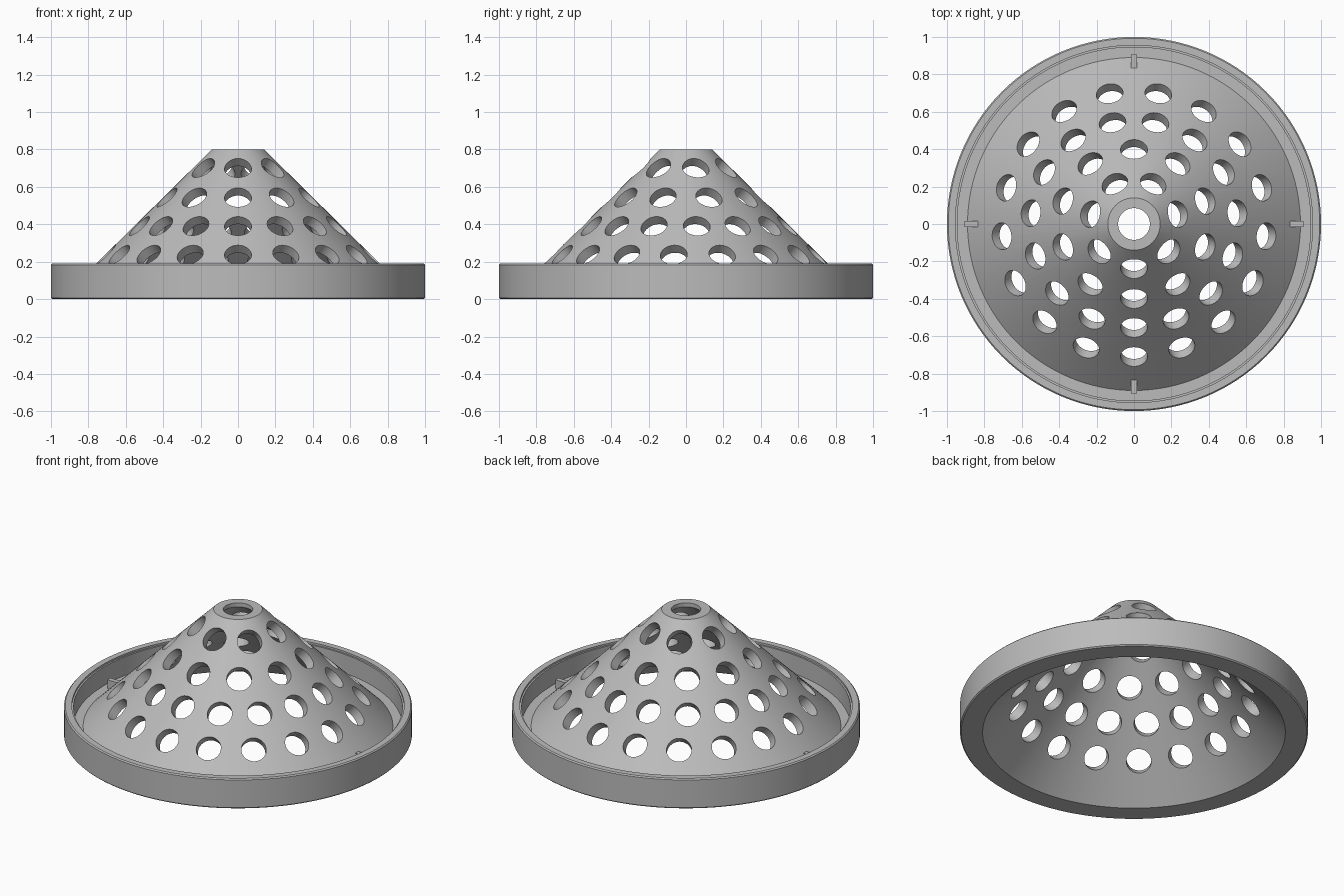
import bpy, bmesh
from math import radians, sin, cos, tau
from mathutils import Matrix, Vector

cube = bpy.data.objects.get("Cube")
if cube:
    bpy.data.objects.remove(cube, do_unlink=True)

grey = bpy.data.materials.new("plain grey")
grey.use_nodes = True
COLOUR = (0.5, 0.5, 0.5, 1)
grey.diffuse_color = COLOUR
grey.node_tree.nodes["Principled BSDF"].inputs["Base Color"].default_value = COLOUR


def make_object(name, bm):
    bmesh.ops.recalc_face_normals(bm, faces=bm.faces)
    mesh = bpy.data.meshes.new(name)
    bm.to_mesh(mesh)
    bm.free()
    mesh.materials.append(grey)
    obj = bpy.data.objects.new(name, mesh)
    bpy.context.collection.objects.link(obj)
    return obj


def smooth(obj):
    bpy.ops.object.select_all(action='DESELECT')
    obj.select_set(True)
    bpy.context.view_layer.objects.active = obj
    bpy.ops.object.shade_smooth_by_angle(angle=radians(30))


# Cone shell and rim tray, turned from one closed profile (radius, height)
TOP_R, TOP_Z, FOOT_R, FOOT_Z = 0.14, 0.80, 0.89, 0.06
profile = [(0.085, TOP_Z), (TOP_R, TOP_Z), (FOOT_R, FOOT_Z), (0.945, FOOT_Z),
           (0.945, 0.178), (0.955, 0.178), (0.955, 0.19), (0.993, 0.19),
           (1, 0.183), (1, 0.007), (0.993, 0), (0.87, 0), (0.085, 0.775)]
SEGMENTS = 128
bm = bmesh.new()
rings = [[bm.verts.new((r * cos(tau * i / SEGMENTS), r * sin(tau * i / SEGMENTS), z))
          for r, z in profile] for i in range(SEGMENTS)]
for i, ring in enumerate(rings):
    following = rings[(i + 1) % SEGMENTS]
    for j in range(len(profile)):
        k = (j + 1) % len(profile)
        bm.faces.new((ring[j], following[j], following[k], ring[k]))
shell = make_object("perforated_cone", bm)

# Round holes drilled square to the slope, one starting at the front of each row
bm = bmesh.new()
slope = Vector((TOP_Z - FOOT_Z, 0, FOOT_R - TOP_R)).normalized()
for radius, count in ((0.24, 7), (0.40, 10), (0.555, 15), (0.71, 17)):
    height = TOP_Z - (radius - TOP_R) * (TOP_Z - FOOT_Z) / (FOOT_R - TOP_R)
    for i in range(count):
        place = (Matrix.Rotation(tau * i / count - tau / 4, 4, 'Z')
                 @ Matrix.Translation(Vector((radius, 0, height)) - slope * 0.02)
                 @ slope.to_track_quat('Z', 'Y').to_matrix().to_4x4())
        bmesh.ops.create_cone(bm, cap_ends=True, segments=40, radius1=0.072,
                              radius2=0.072, depth=0.13, matrix=place)
cutter = make_object("hole_cutter", bm)
cutter.hide_render = True
drill = shell.modifiers.new("holes", 'BOOLEAN')
drill.operation = 'DIFFERENCE'
drill.solver = 'EXACT'
drill.object = cutter
bpy.context.view_layer.objects.active = shell
bpy.ops.object.modifier_apply(modifier=drill.name)
bpy.data.objects.remove(cutter, do_unlink=True)
smooth(shell)

# Four small ribs at the foot of the cone
for i, side in enumerate(("left", "back", "right", "front")):
    bm = bmesh.new()
    place = (Matrix.Rotation(tau * i / 4, 4, 'Z') @ Matrix.Translation((0.868, 0, 0.083))
             @ Matrix.Diagonal((0.075, 0.03, 0.065, 1)))
    bmesh.ops.create_cube(bm, size=1, matrix=place)
    make_object(side + "_rib", bm)
